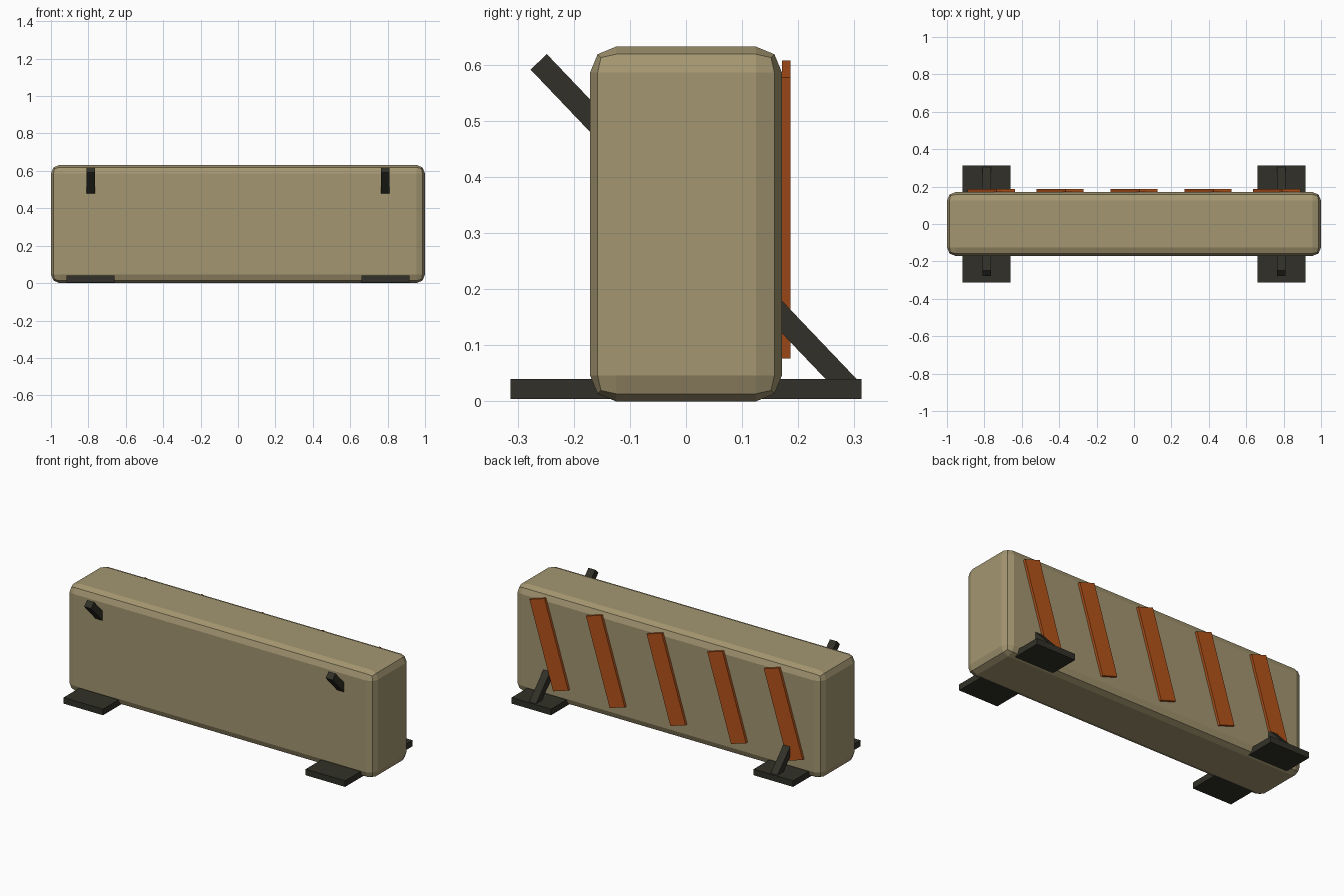
import bpy, math
from mathutils import Matrix

if "Cube" in bpy.data.objects:
    bpy.data.objects.remove(bpy.data.objects["Cube"])


def material(name, rgb):
    m = bpy.data.materials.new(name)
    m.diffuse_color = (*rgb, 1)
    m.use_nodes = True
    m.node_tree.nodes["Principled BSDF"].inputs["Base Color"].default_value = m.diffuse_color
    return m


sand = material("sand concrete", (0.37, 0.305, 0.165))
dark = material("dark steel", (0.031, 0.030, 0.021))
rust = material("rust orange", (0.46, 0.088, 0.011))


def box(name, centre, size, mat, axis='X', angle=0.0):
    bpy.ops.mesh.primitive_cube_add(size=1)
    ob = bpy.context.object
    ob.name = name
    ob.data.transform(Matrix.Translation(centre) @ Matrix.Rotation(angle, 4, axis)
                      @ Matrix.Diagonal((*size, 1)))
    ob.data.materials.append(mat)
    return ob


# Barrier block with chamfered edges
body = box("barrier_block", (0, 0, 0.316), (2.0, 0.342, 0.632), sand)
bev = body.modifiers.new("edge_bevel", 'BEVEL')
bev.width = 0.046
bev.segments = 2

# Foot plates and the diagonal braces running through the block
for side, s in (("left", -1), ("right", 1)):
    box(f"foot_plate_{side}", (s * 0.789, 0, 0.022), (0.257, 0.626, 0.036), dark)
    box(f"brace_{side}", (s * 0.787, 0.0135, 0.3155), (0.045, 0.04, 0.80), dark,
        'X', math.atan2(0.552, 0.579))

# Slanted warning stripes on the back
for i, x in enumerate((-0.764, -0.3955, 0, 0.3955, 0.764)):
    box(f"warning_stripe_{i + 1}", (x, 0.1785, 0.342), (0.103, 0.015, 0.524), rust,
        'Y', 0.30)
